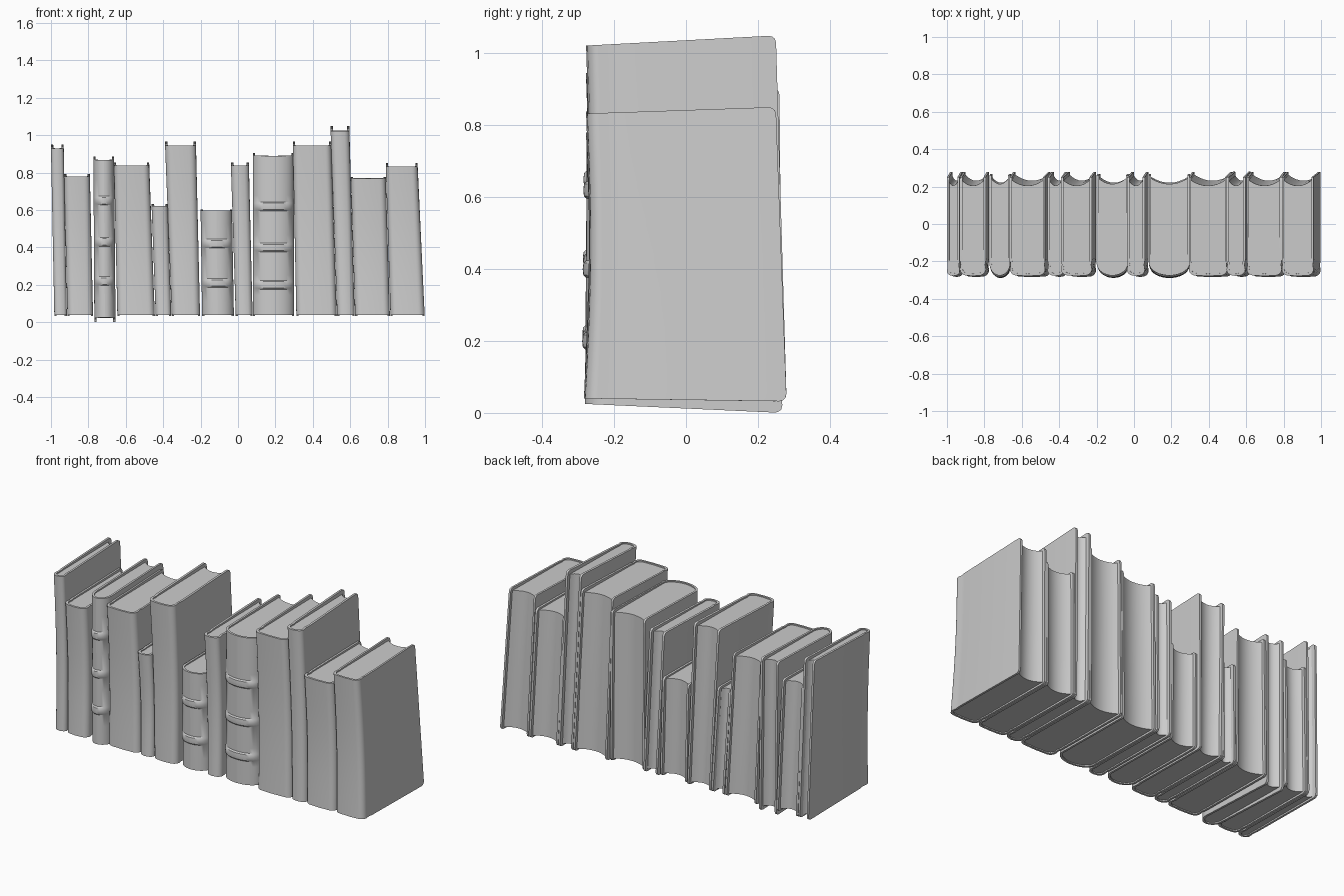
import bpy, bmesh, math

if "Cube" in bpy.data.objects:
    bpy.data.objects.remove(bpy.data.objects["Cube"])

# name, top left/right x, bottom left/right x, spine-top z, rise of the top towards the back,
# round spine?, heights of raised bands
BOOKS = [
    ("far_left_thin_book", -1.00, -.932, -.982, -.915, .93, .02, False, ()),
    ("short_left_book", -.93, -.792, -.912, -.775, .78, .012, False, ()),
    ("banded_slim_book", -.773, -.662, -.768, -.655, .868, .018, True, (.22, .43, .65)),
    ("wide_left_book", -.663, -.475, -.645, -.445, .838, .018, False, ()),
    ("small_thin_book", -.462, -.376, -.44, -.357, .622, .012, False, ()),
    ("tall_left_book", -.39, -.225, -.354, -.203, .945, .022, False, ()),
    ("banded_small_book", -.20, -.032, -.192, -.022, .597, .005, True, (.21, .42)),
    ("thin_middle_book", -.038, .058, -.012, .078, .838, .018, False, ()),
    ("banded_thick_book", .08, .298, .08, .30, .89, .015, True, (.20, .40, .62)),
    ("tall_right_book", .293, .498, .312, .528, .945, .022, False, ()),
    ("tallest_book", .495, .595, .53, .624, 1.022, .028, False, ()),
    ("short_right_book", .603, .79, .626, .812, .77, .008, False, ()),
    ("far_right_book", .79, .96, .815, .998, .833, .018, False, ()),
]
T = .012           # board thickness
BACK, FRONT = .28, -.275


def half_outline(h, rounded):
    """Right half of the cover section, from fore edge to spine middle."""
    if rounded:
        pts = [(h, BACK), (h, -.17)]
        for i in range(10):
            a = math.radians(10 * i)
            pts.append((h * math.cos(a), -.205 + (FRONT + .205) * math.sin(a)))
    else:
        r = min(.035, h * .7)
        pts = [(h, BACK), (h, -.19), (h - .004, -.215)]
        for i in range(7):
            a = math.radians(15 * i)
            pts.append((h - r + r * math.cos(a), FRONT + r - r * math.sin(a)))
    if rounded:
        pts.append((0, FRONT))
    else:
        pts.append((0, FRONT - .003))
    return pts


def inset(p, h, d):
    k = min(1, max(0, (-.19 - p[1]) / .08))
    return (p[0] * (h - d) / h, p[1] + d * k)


def mirror(half):
    return half + [(-x, y) for x, y in reversed(half[:-1])]


def loft(name, rings):
    """Closed section rings stacked upwards; returns the bmesh rings."""
    bm = bmesh.new()
    vr = [[bm.verts.new(p) for p in ring] for ring in rings]
    n = len(vr[0])
    for a, b in zip(vr, vr[1:]):
        for i in range(n):
            j = (i + 1) % n
            bm.faces.new((a[i], a[j], b[j], b[i]))
    bm.faces.new(vr[0])
    bm.faces.new(vr[-1])
    caps = [f for f in bm.faces if len(f.verts) > 4]
    bmesh.ops.triangulate(bm, faces=caps)
    bmesh.ops.recalc_face_normals(bm, faces=bm.faces)
    me = bpy.data.meshes.new(name)
    bm.to_mesh(me)
    bm.free()
    ob = bpy.data.objects.new(name, me)
    bpy.context.collection.objects.link(ob)
    bpy.ops.object.select_all(action='DESELECT')
    ob.select_set(True)
    bpy.context.view_layer.objects.active = ob
    bpy.ops.object.shade_smooth_by_angle(angle=math.radians(35))
    return ob


def make_book(name, tl, tr, bl, br, top, rise, rounded, bands):
    h = (br - bl) / 2
    zb, drop = (.025, .025) if name == "banded_slim_book" else (.04, .008)
    lean = .008 if rounded else .03
    back_shift = -.012 if rounded else 0

    def place(p, f, pages=False):
        """Section point at height fraction f -> leaning, slightly tapered book."""
        x, y = p
        k = max(0, (y - FRONT) / (BACK - FRONT))
        slope = .35 if pages else 1
        g = .006 if pages else 0
        lo = zb - drop * k * slope + g
        hi = top + rise * k * slope - g
        cx = (bl + br) / 2 * (1 - f) + (tl + tr) / 2 * f
        w = ((br - bl) * (1 - f) + (tr - tl) * f) / (br - bl)
        y += k * (back_shift - lean * f)
        y += (1 - k) * ((.012 * math.sin(math.pi * f) if not rounded else 0)
                        - (.006 * (1 - f)))
        return (cx + x * w, y, lo + (hi - lo) * f)

    H = top - zb
    # levels: (fraction, fore-edge rounding, band bulge)
    levels = []
    for z, cut in ((0, .02), (.003, .01), (.009, .003), (.02, 0)):
        levels += [(z / H, cut, 0), (1 - z / H, cut, 0)]
    levels += [(i / 8, 0, 0) for i in range(1, 8)
               if all(abs(i / 8 * H + zb - b) > .05 for b in bands)]
    for b in bands:
        for dz, e in ((-.024, 0), (-.017, .007), (0, .009), (.017, .007), (.024, 0)):
            levels.append(((b + dz - zb) / H, 0, e))
    levels.sort()

    half = half_outline(h, rounded)
    outer = mirror(half)
    inner = mirror([inset(p, h, T) for p in half])

    # cover: boards and spine as one U-shaped shell
    rings = []
    for f, cut, e in levels:
        ring = []
        for x, y in outer:
            s = min(1, max(0, (-.2 - y) / .05))
            ring.append(place((x, (y - cut if y == BACK else y) - e * s), f))
        for x, y in reversed(inner):
            ring.append(place((x, y - cut if y == BACK else y), f))
        rings.append(ring)
    loft(name + "_cover", rings)

    # page block with a hollow fore edge
    body = mirror([inset(p, h, T * .6) for p in half][1:])
    hw = body[0][0]
    fore = []
    for i in range(9):
        u = -1 + i / 4
        fore.append((u * hw, BACK - .048 + .034 * u * u))
    section = body + fore
    loft(name + "_pages", [[place(p, i / 8, True) for p in section] for i in range(9)])


for book in BOOKS:
    make_book(*book)
